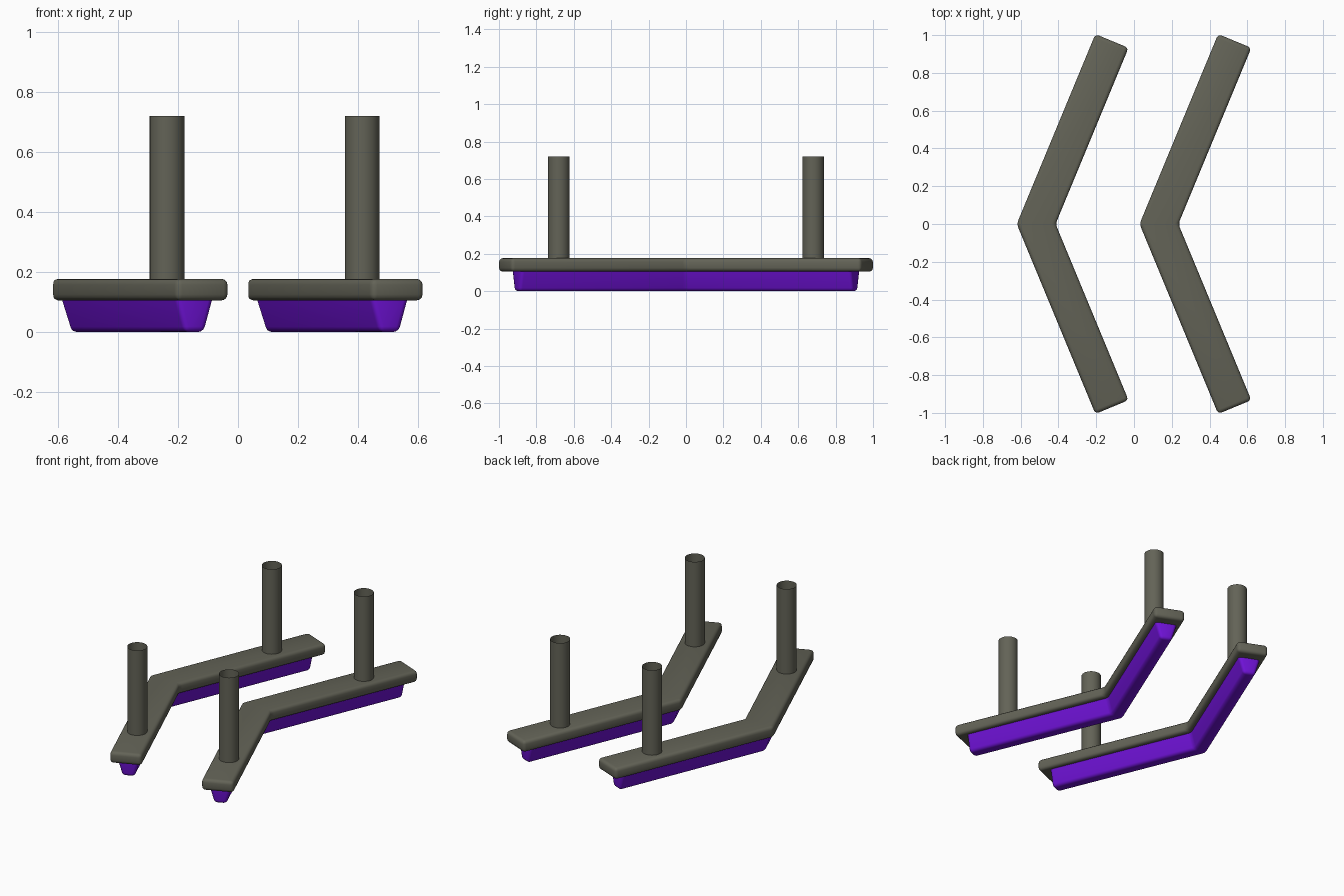
import bpy, bmesh
from math import sin, cos, tan, radians

if "Cube" in bpy.data.objects:
    bpy.data.objects.remove(bpy.data.objects["Cube"])

A = radians(22.5)          # sweep angle of each arm
APEX = -0.518              # centreline bend of the left runner
SHIFT = 0.65               # spacing between the runners


def material(name, rgb):
    m = bpy.data.materials.new(name)
    m.diffuse_color = (*rgb, 1)
    m.use_nodes = True
    m.node_tree.nodes["Principled BSDF"].inputs["Base Color"].default_value = m.diffuse_color
    return m


grey = material("dark_grey", (0.125, 0.125, 0.095))
purple = material("purple", (0.16, 0.006, 0.68))


def chevron(hw, reach, x0):
    """Bent-bar outline: half width hw, arm centreline reaching y = +-reach."""
    ex = x0 + reach * tan(A)
    ox, oy = hw * cos(A), hw * sin(A)
    m = hw / cos(A)
    return [(x0 - m, 0), (ex - ox, -reach - oy), (ex + ox, -reach + oy),
            (x0 + m, 0), (ex + ox, reach - oy), (ex - ox, reach + oy)]


def bar(name, low, high, z0, z1, mat, bevel, bevel_top):
    """Loft between two chevron outlines, with rounded edges."""
    bm = bmesh.new()
    a = [bm.verts.new((x, y, z0)) for x, y in low]
    b = [bm.verts.new((x, y, z1)) for x, y in high]
    for i in range(6):
        j = (i + 1) % 6
        bm.faces.new((a[i], a[j], b[j], b[i]))
    for ring in (a, b):    # two quads per cap, split at the bend
        bm.faces.new([ring[k] for k in (0, 1, 2, 3)])
        bm.faces.new([ring[k] for k in (0, 3, 4, 5)])
    bmesh.ops.recalc_face_normals(bm, faces=bm.faces)
    edges = [e for e in bm.edges if e.calc_face_angle(0) > 0.4
             and (bevel_top or not all(v in b for v in e.verts))]
    bmesh.ops.bevel(bm, geom=edges, offset=bevel, segments=3,
                    profile=0.5, affect='EDGES')
    return finish(name, bm, mat)


def finish(name, bm, mat):
    me = bpy.data.meshes.new(name)
    bm.to_mesh(me)
    bm.free()
    ob = bpy.data.objects.new(name, me)
    bpy.context.collection.objects.link(ob)
    me.materials.append(mat)
    bpy.ops.object.select_all(action='DESELECT')
    ob.select_set(True)
    bpy.context.view_layer.objects.active = ob
    bpy.ops.object.shade_smooth_by_angle(angle=radians(40))
    return ob


for side, x in (("left", APEX), ("right", APEX + SHIFT)):
    # rounded top plate
    plate = chevron(0.095, 0.969, x)
    bar(side + "_plate", plate, plate, 0.105, 0.177, grey, 0.02, True)

    # tapered purple runner under the plate
    bar(side + "_runner", chevron(0.036, 0.906, x), chevron(0.067, 0.906, x),
        0.0, 0.107, purple, 0.018, False)

    # open tube posts
    for end, y in (("front", -0.68), ("back", 0.68)):
        bm = bmesh.new()
        bmesh.ops.create_cone(bm, cap_ends=False, segments=32,
                              radius1=0.058, radius2=0.058, depth=0.55)
        bmesh.ops.translate(bm, verts=bm.verts,
                            vec=(x + 0.68 * tan(A), y, 0.445))
        finish(f"{side}_{end}_post", bm, grey)
